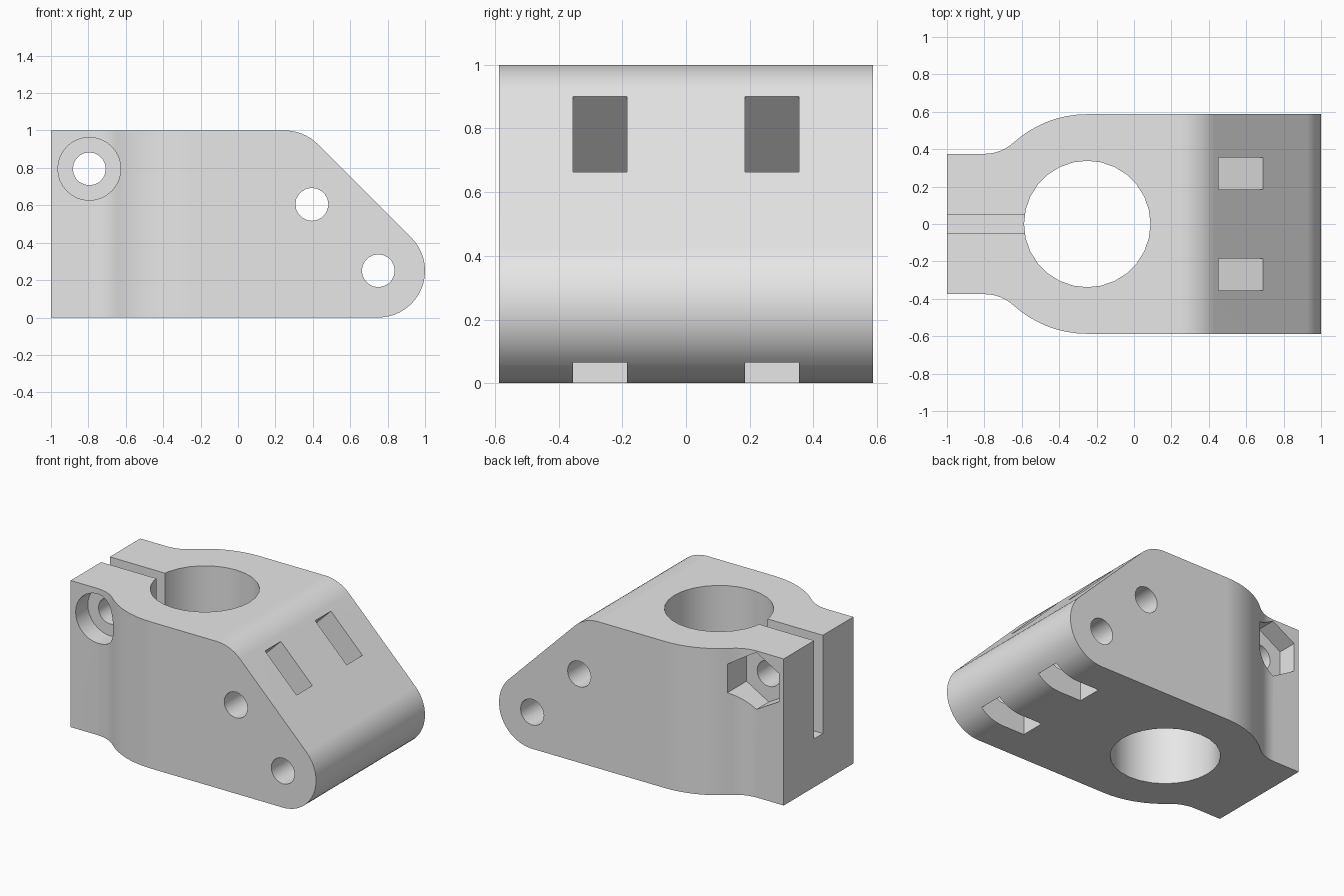
import bpy
import bmesh
from math import pi, cos, sin, atan2, hypot, radians

cube = bpy.data.objects.get("Cube")
if cube:
    bpy.data.objects.remove(cube, do_unlink=True)

grey = bpy.data.materials.new("plain grey")
grey.use_nodes = True
colour = (0.8, 0.8, 0.8, 1)
grey.diffuse_color = colour
grey.node_tree.nodes["Principled BSDF"].inputs["Base Color"].default_value = colour


def arc(cx, cy, r, start, end, steps):
    """Points along an arc, both ends included."""
    angles = [start + (end - start) * i / steps for i in range(steps + 1)]
    return [(cx + r * cos(a), cy + r * sin(a)) for a in angles]


def ring(cx, cy, r, sides, turn=0.0):
    return arc(cx, cy, r, turn, turn + 2 * pi, sides)[:-1]


def prism(name, points, axis, low, high):
    """Extrude a closed outline along Y (outline in xz) or Z (outline in xy)."""
    bm = bmesh.new()

    def place(p, h):
        return (p[0], h, p[1]) if axis == "Y" else (p[0], p[1], h)

    a = [bm.verts.new(place(p, low)) for p in points]
    b = [bm.verts.new(place(p, high)) for p in points]
    bm.faces.new(a)
    bm.faces.new(b)
    for i in range(len(a)):
        j = (i + 1) % len(a)
        bm.faces.new((a[i], a[j], b[j], b[i]))
    bmesh.ops.recalc_face_normals(bm, faces=bm.faces)
    mesh = bpy.data.meshes.new(name)
    bm.to_mesh(mesh)
    bm.free()
    mesh.materials.append(grey)
    obj = bpy.data.objects.new(name, mesh)
    bpy.context.collection.objects.link(obj)
    return obj


def combine(target, cutter, operation="DIFFERENCE"):
    """Apply a boolean and discard the cutter."""
    cutter.hide_render = True
    mod = target.modifiers.new("cut", "BOOLEAN")
    mod.operation = operation
    mod.solver = "EXACT"
    mod.object = cutter
    bpy.context.view_layer.objects.active = target
    bpy.ops.object.modifier_apply(modifier=mod.name)
    bpy.data.objects.remove(cutter, do_unlink=True)


# Main dimensions
bore_x, bore_r, body_r = -0.25, 0.338, 0.587
ear_y, ear_x = 0.375, -0.8
upper_pin, lower_pin = (0.395, 0.605), (0.75, 0.25)
screw = (-0.795, 0.795)
hole_r, nut_r = 0.088, 0.168

# Side profile: sloping nose with two rounded corners
side = [(-1.2, 0), (-1.2, 1)]
side += arc(0.25, 0.75, 0.25, pi / 2, pi / 4, 8)
side += arc(*lower_pin, 0.25, pi / 4, -pi / 2, 20)
body = prism("clamp_body", side, "Y", -0.8, 0.8)

# Plan outline: clamp ears blending into the round bore housing
dx = bore_x - ear_x
fillet = (dx ** 2 + ear_y ** 2 - body_r ** 2) / (2 * (body_r - ear_y))
blend = atan2(-(ear_y + fillet), dx)
half = [(-1, ear_y)]
half += arc(ear_x, ear_y + fillet, fillet, -pi / 2, blend, 6)
half += arc(bore_x, 0, body_r, pi + blend, pi / 2, 8)[1:]
half.append((1.2, body_r))
plan = half + [(x, -y) for x, y in reversed(half)]
combine(body, prism("plan_cutter", plan, "Z", -0.2, 1.2), "INTERSECT")

# Bore and clamping slit
combine(body, prism("bore_cutter", ring(bore_x, 0, bore_r, 28), "Z", -0.2, 1.2))
slit = [(-1.2, -0.047), (-0.4, -0.047), (-0.4, 0.047), (-1.2, 0.047)]
combine(body, prism("slit_cutter", slit, "Z", 0.33, 1.2))

# Cross holes
for centre in (upper_pin, lower_pin, screw):
    combine(body, prism("hole_cutter", ring(*centre, hole_r, 20), "Y", -0.9, 0.9))

# Screw head recess in front, hexagonal nut recess behind
combine(body, prism("head_cutter", ring(*screw, nut_r, 32), "Y", -0.9, -0.243))
hexagon = ring(*screw, nut_r / cos(pi / 6), 6, pi / 2)
combine(body, prism("nut_cutter", hexagon, "Y", 0.243, 0.9))

# Slide-in nut pockets, one pair per pin hole
tip = nut_r / cos(pi / 6)
pocket = [(-tip, 0), (-tip / 2, nut_r), (0.6, nut_r), (0.6, -nut_r), (-tip / 2, -nut_r)]
for (cx, cz), turn in ((upper_pin, pi / 4), (lower_pin, -pi / 2)):
    c, s = cos(turn), sin(turn)
    outline = [(cx + u * c - v * s, cz + u * s + v * c) for u, v in pocket]
    for y in (-0.27, 0.27):
        combine(body, prism("pocket_cutter", outline, "Y", y - 0.085, y + 0.085))

# Smooth curved walls, crisp edges
bpy.ops.object.select_all(action="DESELECT")
body.select_set(True)
bpy.context.view_layer.objects.active = body
bpy.ops.object.shade_smooth_by_angle(angle=radians(30))
weighted = body.modifiers.new("even_shading", "WEIGHTED_NORMAL")
weighted.keep_sharp = True
